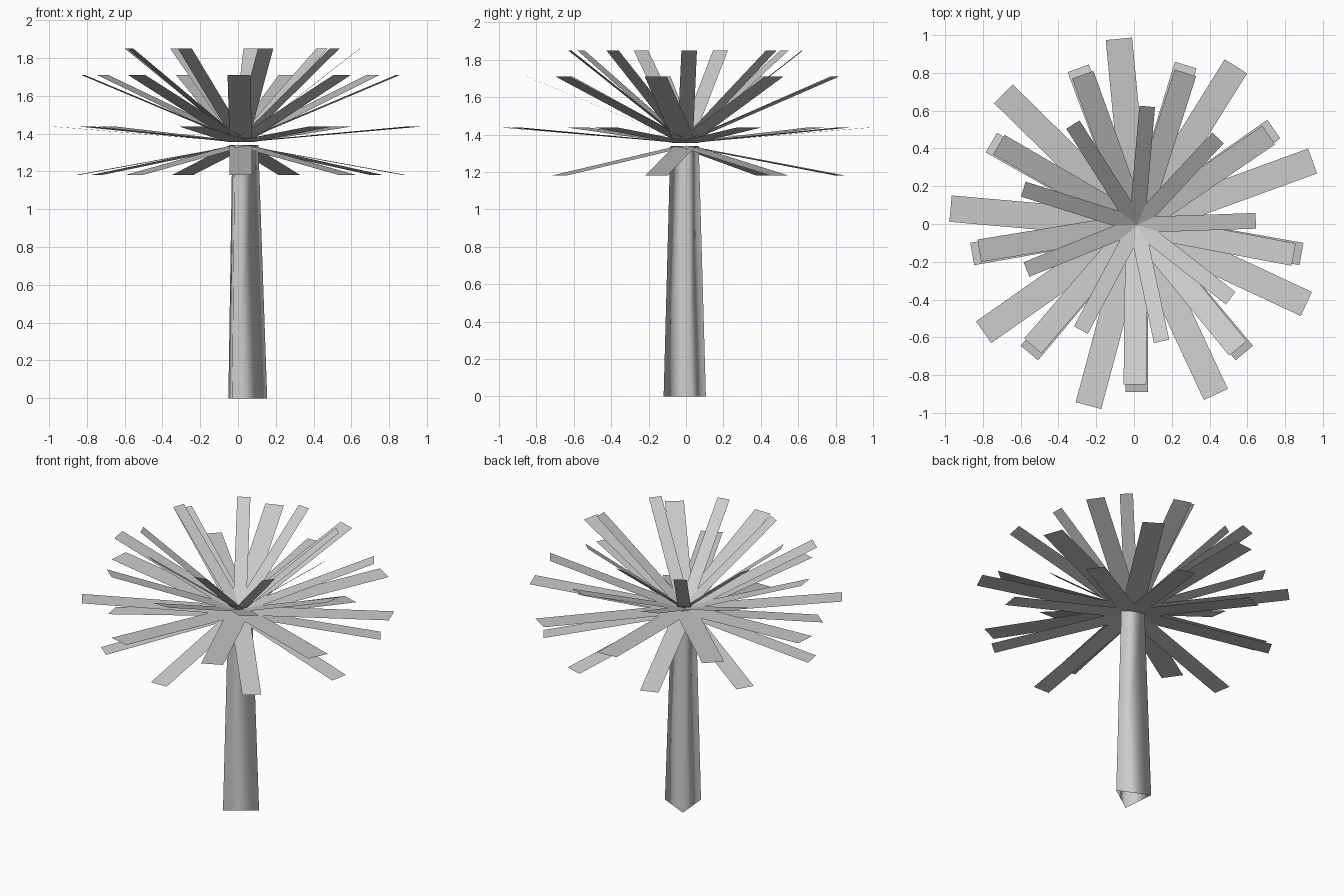
import bpy
import math

cube = bpy.data.objects.get("Cube")
if cube:
    bpy.data.objects.remove(cube, do_unlink=True)

grey = bpy.data.materials.new("plain_grey")
grey.use_nodes = True
colour = (0.6, 0.6, 0.6, 1)
grey.diffuse_color = colour
grey.node_tree.nodes["Principled BSDF"].inputs["Base Color"].default_value = colour


def add_mesh(name, verts, faces, smooth=False):
    mesh = bpy.data.meshes.new(name)
    mesh.from_pydata(verts, [], faces)
    mesh.materials.append(grey)
    for poly in mesh.polygons:
        poly.use_smooth = smooth
    mesh.update()
    obj = bpy.data.objects.new(name, mesh)
    bpy.context.collection.objects.link(obj)
    return obj


def ring(cx, cy, z, radius, sides, start):
    angles = [math.radians(start + 360 * i / sides) for i in range(sides)]
    return [(cx + radius * math.cos(a), cy + radius * math.sin(a), z) for a in angles]


# Three-sided tapering trunk, open at both ends and smooth across its corners
SIDES = 3
trunk_verts = ring(0.024, -0.001, 0, 0.131, SIDES, 5) + ring(0.02, -0.004, 1.34, 0.088, SIDES, 5)
trunk_faces = [(i, (i + 1) % SIDES, SIDES + (i + 1) % SIDES, SIDES + i) for i in range(SIDES)]
add_mesh("trunk", trunk_verts, trunk_faces, smooth=True)

# Crown: tiers of flat straight fronds fanning out from one centre
CENTRE = (0.015, -0.005)
FAN = [35, 73, 110.5, 150.5, 190, 230, 270, 310, 350]


def frond_tier(name, turn, reach, width, base_z, tip_z):
    verts, faces = [], []
    for angle in FAN:
        a = math.radians(angle + turn)
        dx, dy = math.cos(a), math.sin(a)
        n = len(verts)
        for r, side, z in ((0, 1, base_z), (0, -1, base_z), (reach, -1, tip_z), (reach, 1, tip_z)):
            s = side * width / 2
            verts.append((CENTRE[0] + r * dx - s * dy, CENTRE[1] + r * dy + s * dx, z))
        faces.append((n, n + 1, n + 2, n + 3))
    return add_mesh(name, verts, faces)


frond_tier("top_fronds", 12, 0.63, 0.083, 1.36, 1.85)
frond_tier("upper_fronds", -0.7, 0.845, 0.12, 1.36, 1.71)
frond_tier("middle_fronds", -15, 0.99, 0.14, 1.355, 1.437)
frond_tier("lower_fronds", 0, 0.885, 0.12, 1.34, 1.18)
